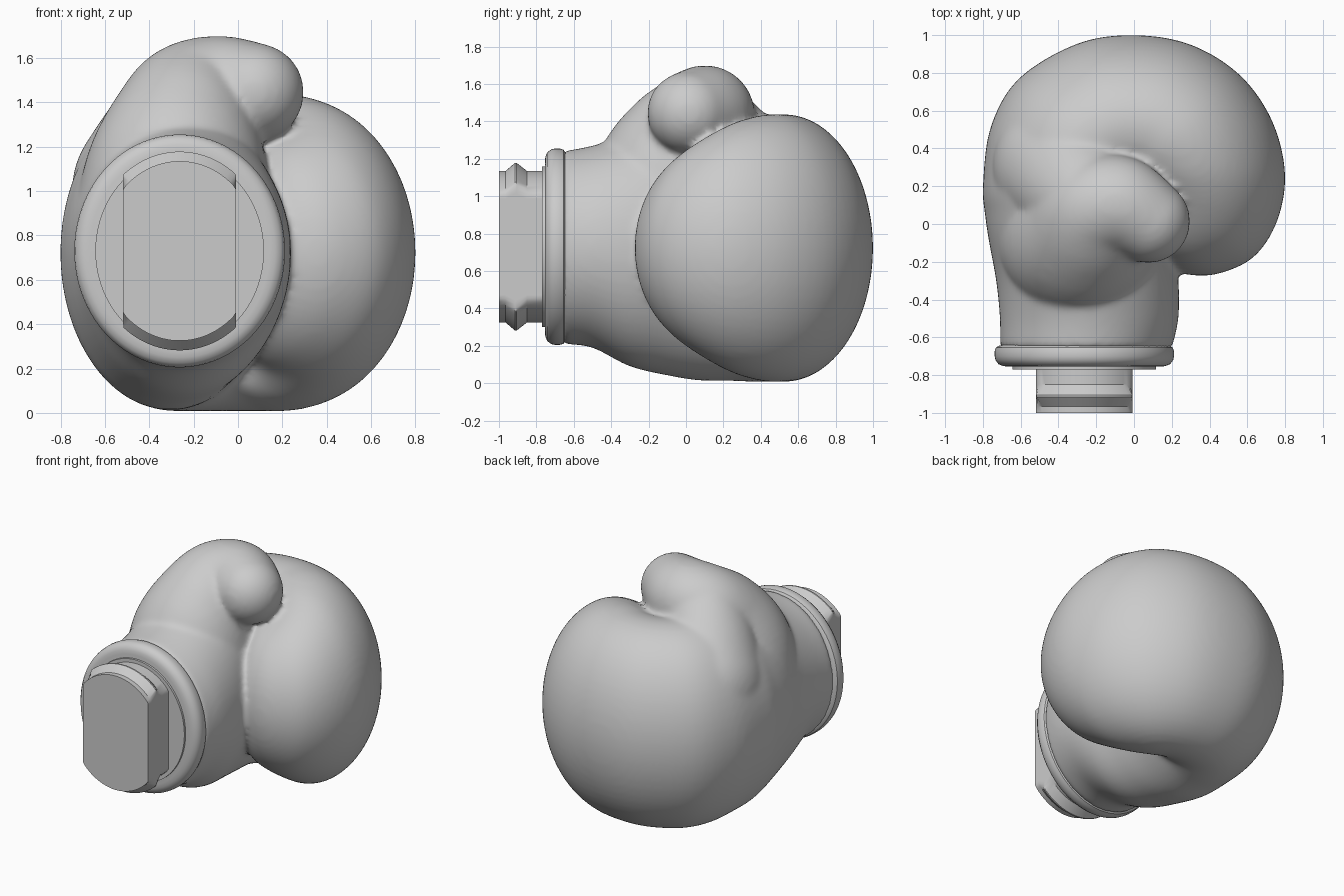
import bpy, bmesh, math
from mathutils import Vector, Matrix

if "Cube" in bpy.data.objects:
    bpy.data.objects.remove(bpy.data.objects["Cube"], do_unlink=True)

grey = bpy.data.materials.new("plain grey")
grey.use_nodes = True
grey.diffuse_color = (0.6, 0.6, 0.6, 1)
grey.node_tree.nodes["Principled BSDF"].inputs["Base Color"].default_value = (0.6, 0.6, 0.6, 1)


def make_object(name, bm):
    bmesh.ops.recalc_face_normals(bm, faces=bm.faces)
    mesh = bpy.data.meshes.new(name)
    bm.to_mesh(mesh)
    bm.free()
    mesh.materials.append(grey)
    obj = bpy.data.objects.new(name, mesh)
    bpy.context.collection.objects.link(obj)
    bpy.ops.object.select_all(action="DESELECT")
    obj.select_set(True)
    bpy.context.view_layer.objects.active = obj
    return obj


def loft(bm, rings):
    """Bridge rings of points and cap both ends."""
    loops = [[bm.verts.new(p) for p in ring] for ring in rings]
    n = len(loops[0])
    for a, b in zip(loops, loops[1:]):
        for i in range(n):
            j = (i + 1) % n
            bm.faces.new((a[i], a[j], b[j], b[i]))
    bm.faces.new(loops[0])
    bm.faces.new(loops[-1])


def spline(points, steps):
    """Catmull-Rom interpolation of tuples of any length."""
    out = []
    last = len(points) - 1
    for i in range(last):
        p0, p1, p2, p3 = (points[min(max(k, 0), last)] for k in range(i - 1, i + 3))
        for s in range(steps):
            t = s / steps
            out.append([b + 0.5 * t * (c - a + t * (2*a - 5*b + 4*c - d + t * (3*(b - c) + d - a)))
                        for a, b, c, d in zip(p0, p1, p2, p3)])
    out.append(list(points[last]))
    return out


# Hand: a fat hook from the wrist, round the back and curled into a fist.
# Each station: outer x, y, inner x, y, middle height, half height
stations = [
    (-.71, -.66, .20, -.66, .725, .515),
    (-.71, -.50, .235, -.50, .73, .54),
    (-.73, -.30, .235, -.30, .71, .62),
    (-.77, -.08, .20, -.10, .72, .68),
    (-.79, .06, .18, .08, .715, .70),
]
pivot = Vector((0, .25))
# Knuckle line: x, y, half height, tapering towards the fingertips
knuckles = [(-.80, .2, .71), (-.76, .51, .715), (-.61, .77, .715), (-.3, .955, .715),
            (0, 1, .715), (.3, .95, .715), (.56, .79, .715), (.73, .55, .70), (.8, .27, .67),
            (.76, .02, .62), (.64, -.17, .56), (.46, -.26, .51), (.3, -.27, .47)]
for x, y, half in knuckles:
    outer = Vector((x, y))
    inner = pivot - 0.2 * (outer - pivot).normalized()
    stations.append((x, y, *inner, .723, half))
stations += [(.18, -.22, -.04, .35, .72, .40), (.1, -.1, 0, .2, .72, .25)]


def hand_ring(s, n=64):
    outer, inner = Vector(s[:2]), Vector(s[2:4])
    mid, half = (outer + inner) / 2, (outer - inner) / 2
    ring = []
    for k in range(n):
        a = math.tau * k / n
        p = mid + half * math.cos(a)
        ring.append((p.x, p.y, s[4] + s[5] * math.sin(a)))
    return ring


bm = bmesh.new()
loft(bm, [hand_ring(s) for s in spline(stations, 5)])
bmesh.ops.recalc_face_normals(bm, faces=bm.faces)

# Thumb: swept ball rising out of the hand and curling over the fist (x, y, z, radius)
thumb = [(-.29, -.05, .80, .46), (-.28, -.09, 1.05, .415), (-.25, -.03, 1.25, .345),
         (-.21, .07, 1.39, .285), (-.08, .10, 1.44, .26), (.075, .015, 1.445, .222)]
# Web: swept ball blending the back of the hand into the thumb
web = [(-.35, .30, 1.0, .40), (-.30, .20, 1.19, .335), (-.23, .10, 1.38, .27)]
for path in (thumb, web):
    for x, y, z, r in spline(path, 8):
        bmesh.ops.create_icosphere(bm, subdivisions=4, radius=r,
                                   matrix=Matrix.Translation((x, y, z)))

glove = make_object("glove_body", bm)
fuse = glove.modifiers.new("fuse", "REMESH")
fuse.mode = "VOXEL"
fuse.voxel_size = 0.018
fuse.use_smooth_shade = True
soften = glove.modifiers.new("soften", "SMOOTH")
soften.factor = 0.5
soften.iterations = 12
for name in ("fuse", "soften"):
    bpy.ops.object.modifier_apply(modifier=name)
bpy.ops.object.shade_smooth()


def turned(name, profile, clamp=9.0, n=96):
    """Elliptical turning about the wrist axis; profile is (y, offset from cuff size)."""
    rings = []
    for y, d in profile:
        ring = []
        for k in range(n):
            a = math.tau * (k + .5) / n
            x = max(-clamp, min(clamp, (.475 + d) * math.cos(a)))
            ring.append((-.263 + x, y, .73 + (.525 + d) * math.sin(a)))
        rings.append(ring)
    bm = bmesh.new()
    loft(bm, rings)
    obj = make_object(name, bm)
    bpy.ops.object.shade_smooth_by_angle(angle=math.radians(35))
    return obj


# Cuff band with rounded edges
turned("cuff_band", [(-.755, -.07), (-.752, -.045), (-.742, -.02), (-.72, -.004), (-.70, 0),
                     (-.675, 0), (-.655, -.006), (-.645, -.02), (-.64, -.04)])
# Thin end plate inside the cuff
turned("end_plate", [(-.77, -.095), (-.74, -.095)])
# Flat-sided plug with a raised ridge
turned("wrist_plug", [(-1, -.12), (-.965, -.12), (-.915, -.077), (-.905, -.077),
                      (-.85, -.12), (-.76, -.12)], clamp=.255)
